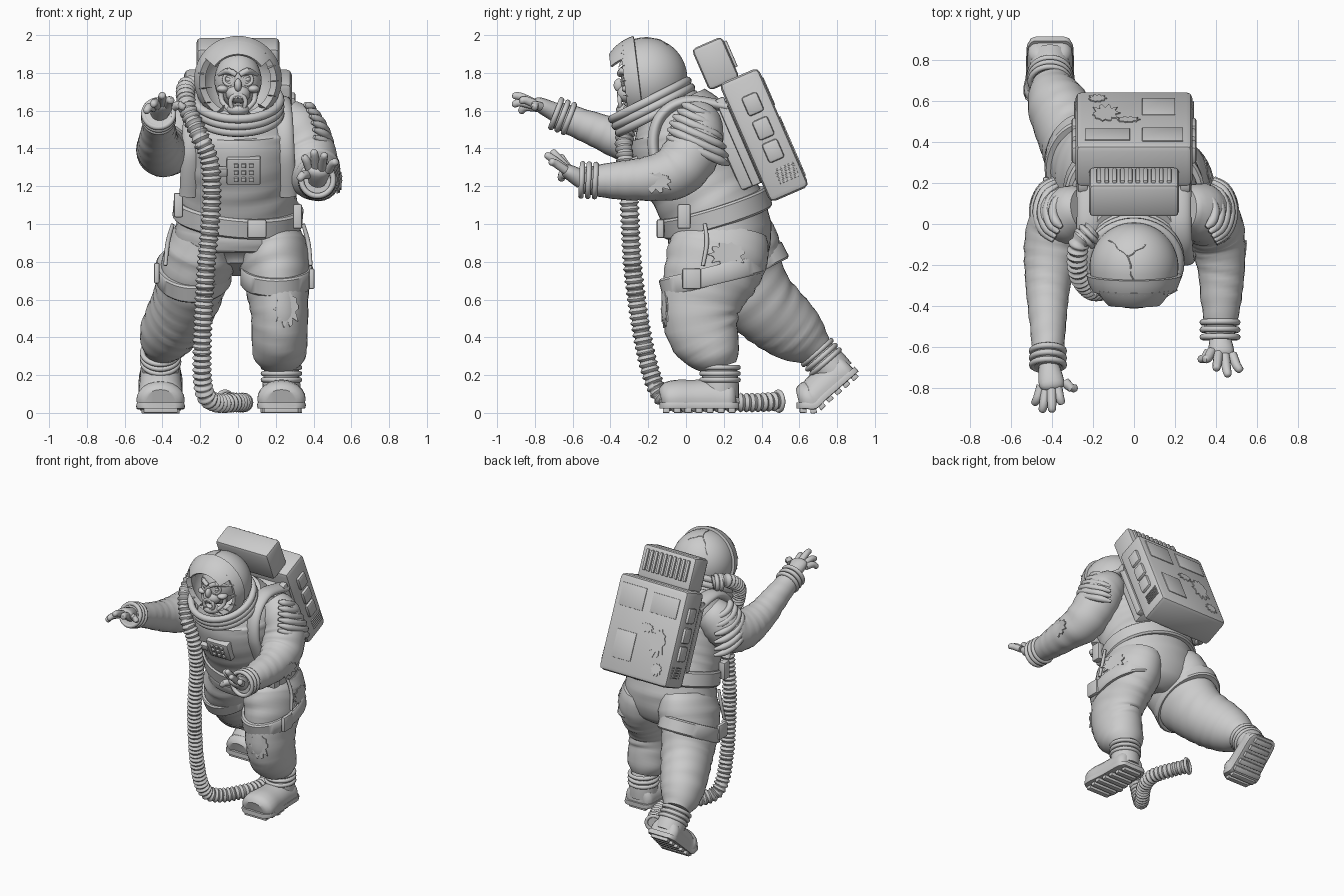
import bpy, bmesh, math
from math import sin, cos, pi, radians
from mathutils import Vector, Matrix

cube = bpy.data.objects.get("Cube")
if cube:
    bpy.data.objects.remove(cube, do_unlink=True)

grey = bpy.data.materials.new("suit_grey")
grey.use_nodes = True
grey.diffuse_color = (.6, .6, .6, 1)
grey.node_tree.nodes["Principled BSDF"].inputs["Base Color"].default_value = (.6, .6, .6, 1)
ID = Matrix.Identity(4)


def finish(name, bm, warp=None):
    bmesh.ops.remove_doubles(bm, verts=bm.verts, dist=.00005)
    bmesh.ops.holes_fill(bm, edges=bm.edges, sides=0)
    bmesh.ops.recalc_face_normals(bm, faces=bm.faces)
    if warp:
        for v in bm.verts:
            v.co = warp(v.co)
    me = bpy.data.meshes.new(name)
    bm.to_mesh(me)
    bm.free()
    me.materials.append(grey)
    me.polygons.foreach_set("use_smooth", [True] * len(me.polygons))
    me.set_sharp_from_angle(angle=radians(40))
    ob = bpy.data.objects.new(name, me)
    bpy.context.scene.collection.objects.link(ob)


def skin(bm, rings, wrap):
    for a, b in zip(rings, rings[1:]):
        n = len(a)
        for i in range(n if wrap else n - 1):
            j = (i + 1) % n
            bm.faces.new((a[i], a[j], b[j], b[i]))


def sweep(name, pts, sides=24, step=.02, fold=0, ridge=0, warp=None):
    """Smooth tube through (x, y, z, side radius, front radius) points."""
    P = [Vector(p if len(p) == 5 else (*p, p[3])) for p in pts]
    P = [P[0], *P, P[-1]]
    path = []
    for a, b, c, d in zip(P, P[1:], P[2:], P[3:]):
        n = max(2, int((c - b).length / step))
        for k in range(n):
            t = k / n
            path.append((2 * b + (c - a) * t + (2 * a - 5 * b + 4 * c - d) * t * t
                         + (3 * b - a - 3 * c + d) * t ** 3) * .5)
    path.append(P[-1])
    bm, rings, run = bmesh.new(), [], 0
    co = [Vector(p[:3]) for p in path]
    for i, c in enumerate(co):
        t = (co[min(i + 1, len(co) - 1)] - co[max(i - 1, 0)]).normalized()
        u = (Vector((1, 0, 0)) - t * t.x).normalized()
        v = t.cross(u)
        run += (c - co[i - 1]).length if i else 0
        ring = []
        for k in range(sides):
            a = 2 * pi * k / sides
            w = 1 + fold * sin(run * 75 + 2 * sin(a + run * 9)) * (.6 + .4 * sin(2 * a + run * 20))
            w += ridge * sin(run * 2 * pi / .032)
            ring.append(bm.verts.new(c + u * (max(path[i][3], .003) * w * cos(a))
                                     + v * (max(path[i][4], .003) * w * sin(a))))
        rings.append(ring)
    skin(bm, rings, True)
    finish(name, bm, warp)


def lathe(name, profile, m, closed=True, start=0, end=2 * pi, n=40, warp=None):
    """Profile of (radius, height) spun round the local z axis."""
    bm, full = bmesh.new(), end - start > 6.28
    rings = []
    for k in range(n if full else n + 1):
        a = start + (end - start) * k / n
        rings.append([bm.verts.new(m @ Vector((r * cos(a), r * sin(a), z))) for r, z in profile])
    skin(bm, rings + rings[:1] if full else rings, closed)
    finish(name, bm, warp)


def facing(c, d):
    return Matrix.Translation(c) @ Vector(d).to_track_quat('Z', 'Y').to_matrix().to_4x4()


def hoops(name, c, d, r, thick, count, gap, warp=None):
    for i in range(count):
        prof = [(r + thick * cos(a * pi / 5), thick * sin(a * pi / 5) + i * gap) for a in range(10)]
        lathe(f"{name}_{i}", prof, facing(c, d), warp=warp)


def band(name, c, tilt, rx, ry, h, roll=0):
    m = (Matrix.Translation(c) @ Matrix.Rotation(radians(roll), 4, 'Y')
         @ Matrix.Rotation(radians(tilt), 4, 'X') @ Matrix.Diagonal((rx, ry, 1, 1)))
    lathe(name, [(.9, -h), (1.02, -h), (1.06, -h * .8), (1.06, h * .8), (1.02, h), (.9, h)], m)


def box(name, c, s, m=ID, bev=.01, warp=None):
    bm = bmesh.new()
    bmesh.ops.create_cube(bm, size=1, matrix=m @ Matrix.Translation(c) @ Matrix.Diagonal((*s, 1)))
    if bev:
        bmesh.ops.bevel(bm, geom=bm.edges[:], offset=bev, segments=2, affect='EDGES', profile=.5)
    finish(name, bm, warp)


def ball(name, c, s):
    bm = bmesh.new()
    bmesh.ops.create_uvsphere(bm, u_segments=24, v_segments=16, radius=1,
                              matrix=Matrix.Translation(c) @ Matrix.Diagonal((*s, 1)))
    finish(name, bm)


def torn_patch(name, m, rx, ry):
    """Thin plate with a ragged outline."""
    bm = bmesh.new()
    loops = []
    for z in (-.004, .004):
        loops.append([bm.verts.new(m @ Vector((rx * w * cos(a), ry * w * sin(a), z))) for a, w in
                      ((k * pi / 14, 1 + .2 * sin(k * 2.3) + .12 * sin(k * 4.1)) for k in range(28))])
    skin(bm, loops, True)
    finish(name, bm)


# Torso, leaning forward
sweep("torso", [(0, .17, .76, .12, .13), (0, .19, .84, .32, .24), (0, .18, .94, .335, .275),
                (0, .155, 1.05, .32, .275), (0, .08, 1.2, .305, .27), (0, 0, 1.38, .305, .28),
                (0, -.03, 1.52, .29, .26), (0, -.08, 1.63, .21, .2)], sides=40, fold=.012)
band("belt", (0, .155, 1.06), 17, .325, .285, .055, 5)
box("belt_buckle", (.1, -.135, .975), (.1, .04, .1))
for s, z in ((1, 1.04), (-1, 1.1)):
    box("belt_clip", (s * .315, -.01, z), (.05, .07, .13))
    sweep("shoulder_strap", [(s * .26, -.08, 1.15, .05, .025), (s * .25, -.17, 1.38, .05, .03),
                             (s * .24, -.14, 1.56, .05, .03), (s * .22, 0, 1.65, .06, .03),
                             (s * .22, .22, 1.62, .06, .03)])

# Legs: the left one planted, the right one pushing off behind
sweep("left_leg", [(.16, .19, .96, .16, .24), (.18, .175, .86, .19, .265), (.2, .135, .75, .18, .255),
                   (.21, .095, .64, .165, .225), (.22, .075, .53, .152, .205), (.22, .095, .42, .148, .19),
                   (.22, .135, .34, .145, .16), (.22, .165, .28, .13, .125), (.22, .18, .24, .09, .09)],
      sides=32, fold=.02)
sweep("right_leg", [(-.16, .2, .95, .16, .25), (-.19, .235, .86, .19, .265), (-.23, .28, .74, .185, .24),
                    (-.28, .39, .59, .175, .2), (-.34, .51, .48, .16, .18), (-.385, .61, .4, .14, .15),
                    (-.41, .7, .33, .09, .09)], sides=32, fold=.02)
band("left_thigh_band", (.205, .135, .725), 14, .182, .262, .05)
band("right_thigh_band", (-.235, .285, .745), 27, .19, .255, .05)
box("left_thigh_clip", (.39, .03, .71), (.03, .1, .11))
box("right_thigh_clip", (-.43, .18, .74), (.03, .1, .11))
torn_patch("knee_patch", facing((.26, -.113, .55), (.25, -1, 0)), .06, .085)
torn_patch("thigh_patch", facing((.367, .22, .84), (1, .2, .1)), .09, .06)
for s in (1, -1):
    sweep("thigh_piping", [(s * .345, .1, 1.0, .01), (s * .372, .11, .9, .012), (s * .385, .09, .78, .01)], sides=10)


def boot(side, x, y, bend):
    def warp(p, floor=0):
        t = min(max((p.y + .1) / .14, 0), 1)
        a = radians(bend) * t * t * (3 - 2 * t)
        dy, z = p.y + .03, max(p.z, floor)
        return Vector((p.x + x, y - .03 + dy * cos(a) - z * sin(a), dy * sin(a) + z * cos(a)))

    def upper(p):
        return warp(p, .045)

    def sole(p):
        return warp(Vector((p.x, p.y, min(p.z, .055))), .022)
    sweep(side + "_boot", [(0, .265, .07, .07, .07), (0, .24, .07, .105, .1), (0, .15, .075, .11, .105),
                           (0, .04, .075, .118, .1), (0, -.05, .075, .128, .1),
                           (0, -.105, .07, .12, .09), (0, -.13, .065, .08, .06)], warp=upper)
    sweep(side + "_boot_shaft", [(0, .18, .08, .1), (0, .18, .15, .1), (0, .18, .24, .09)], warp=warp)
    sweep(side + "_sole", [(0, .28, .04, .08, .06), (0, .24, .04, .112, .06), (0, .05, .04, .118, .06),
                           (0, -.06, .04, .13, .06), (0, -.115, .04, .12, .06), (0, -.14, .04, .08, .06)],
          warp=sole)
    for i in range(7):
        box(side + "_tread", (0, -.105 + i * .058, .015), (.22 - .02 * abs(i - 2), .036, .03), bev=.004, warp=warp)
    hoops(side + "_ankle_ring", (0, .18, .175), (0, 0, 1), .096, .014, 3, .033, warp)


boot("left", .23, 0, 0)
boot("right", -.41, .725, 41)

# Arms reaching forward
sweep("left_arm", [(.24, .07, 1.56, .11), (.31, .06, 1.5, .14), (.365, .03, 1.38, .15), (.4, -.06, 1.275, .143),
                   (.425, -.2, 1.24, .118), (.425, -.38, 1.23, .098), (.42, -.54, 1.23, .07)], fold=.025)
sweep("right_arm", [(-.24, .07, 1.56, .11), (-.31, .05, 1.5, .14), (-.37, 0, 1.41, .145), (-.4, -.12, 1.39, .138),
                    (-.42, -.3, 1.43, .11), (-.42, -.48, 1.5, .09), (-.42, -.7, 1.585, .07)], fold=.025)
hoops("left_cuff", (.42, -.48, 1.23), (0, -1, .05), .085, .015, 3, .036)
hoops("right_cuff", (-.42, -.62, 1.558), (0, -.93, .36), .078, .015, 3, .036)
torn_patch("elbow_patch", facing((.535, -.16, 1.22), (1, -.15, -.1)), .08, .05)

# Ribbed shoulder pads
for s in (1, -1):
    for i in range(6):
        reach = .09 + .095 * sin(i * pi / 10)
        pad = []
        for k in range(7):
            a = radians(-58 + k * 20)
            y = reach * sin(a)
            pad.append((s * (.305 + reach * cos(a)), .06 + y, 1.6 - .042 * i - .45 * y,
                        .01 if k in (0, 6) else .023))
        sweep("shoulder_rib", pad, sides=10)


def hand(side, wrist, palm, tips, thumb):
    w, p = Vector(wrist), Vector(palm)
    sweep(side + "_palm", [(*w, .05), (*p, .062, .042), (*(p + (p - w) * .5), .057, .032),
                           (*(p + (p - w) * .7), .03, .015)], sides=16)
    for i, tip in enumerate(tips + [thumb]):
        t = Vector(tip)
        root = p + Vector(((t.x - p.x) * .55, (t.y - p.y) * .25, (t.z - p.z) * .25))
        mid = (root + t) * .5 + Vector((0, -.015, .015))
        sweep(f"{side}_finger_{i}", [(*root, .024), (*mid, .022), (*(mid.lerp(t, .8)), .018), (*t, .007)],
              sides=10, step=.012)


hand("left", (.42, -.55, 1.235), (.425, -.61, 1.27),
     [(.34, -.66, 1.36), (.4, -.71, 1.39), (.46, -.745, 1.37), (.525, -.72, 1.33)], (.32, -.66, 1.23))
hand("right", (-.415, -.69, 1.59), (-.405, -.76, 1.625),
     [(-.49, -.88, 1.59), (-.45, -.92, 1.63), (-.4, -.92, 1.68), (-.35, -.88, 1.65)], (-.28, -.8, 1.61))

# Helmet shell with open visor, rim and peak
hc = Vector((0, -.21, 1.77))
axis = facing(hc, (0, -cos(.12), -sin(.12)))


def arc(r, a, b, n=14):
    steps = [radians(a + (b - a) * i / n) for i in range(n + 1)]
    return [(r * abs(sin(t)), r * cos(t)) for t in steps]


lathe("helmet_shell", arc(.217, 180, 80) + arc(.236, 80, 60, 3) + arc(.2, 60, 180), axis, closed=False, n=48)
lathe("visor_peak", arc(.236, 64, 40, 5) + arc(.222, 40, 64, 5), axis, start=radians(35), end=radians(145))
for deg in range(0, 360, 24):
    a = radians(deg)
    out = Vector((cos(a), sin(a), 0))
    long = .13 + .03 * sin(deg * 3)
    ends = [axis @ (out * r + Vector((0, 0, z))) for r, z in ((.2, .1), (long + .03, .14))]
    lathe("visor_shard", [(.022, 0), (.001, (ends[1] - ends[0]).length), (0, 0)],
          facing(ends[0], ends[1] - ends[0]) @ Matrix.Diagonal((1, .2, 1, 1)), n=4)
hoops("collar", (0, -.155, 1.585), (0, -sin(.47), cos(.47)), .222, .024, 3, .04)
for x, y in ((-.12, -.08), (.06, -.1), (.01, -.33)):
    crack = []
    for k in range(5):
        t = k / 4
        px, py = -.03 + (x + .03) * t + .008 * sin(k * 2.5), -.16 + (y + .16) * t
        d = Vector((px, py - hc.y, 0))
        crack.append((px, py, hc.z + math.sqrt(.217 ** 2 - d.length_squared), .003))
    sweep("helmet_crack", crack, sides=6)

# Gaunt head inside the helmet
ball("head", (0, -.22, 1.76), (.125, .125, .15))
ball("upper_jaw", (0, -.31, 1.69), (.065, .055, .05))
ball("lower_jaw", (0, -.32, 1.605), (.06, .05, .035))
ball("nose", (0, -.355, 1.735), (.02, .028, .035))
hoops("open_mouth", (0, -.35, 1.645), (0, -1, -.1), .04, .012, 1, 0)
for s in (1, -1):
    ball("cheekbone", (s * .08, -.3, 1.715), (.035, .04, .022))
    ball("eyeball", (s * .048, -.32, 1.765), (.018, .018, .014))
    hoops("eye_socket", (s * .048, -.328, 1.765), (s * .25, -1, 0), .028, .009, 1, 0)
    sweep("brow", [(s * .01, -.35, 1.79, .014), (s * .05, -.34, 1.81, .018), (s * .1, -.28, 1.79, .01)], sides=10)
    sweep("jaw_muscle", [(s * .09, -.29, 1.71, .015), (s * .085, -.29, 1.65, .014), (s * .04, -.33, 1.6, .012)], sides=10)
for i in range(6):
    for z in (1.672, 1.622):
        box("tooth", ((i - 2.5) * .012, -.357, z), (.01, .012, .018), bev=.003)

# Backpack in its own tilted frame
pack = Matrix.Translation((0, .412, 1.475)) @ Matrix.Rotation(radians(23.5), 4, 'X')
box("pack_body", (0, 0, -.005), (.57, .225, .685), pack, .03)
box("pack_frame", (0, -.16, 0), (.48, .14, .46), pack, .02)
box("pack_top_box", (0, -.085, .445), (.44, .175, .24), pack, .025)
for i in range(10):
    box("vent_slat", ((i - 4.5) * .038, .002, .46), (.022, .03, .15), pack, .005)
for x, z, w, h in ((-.13, .2, .22, .14), (.14, .2, .2, .16), (.12, -.14, .16, .2)):
    box("back_panel", (x, .114, z), (w, .008, h), pack, .003)
for x, z, rx, rz in ((-.14, -.06, .06, .09), (-.03, .02, .05, .03), (-.18, -.24, .04, .04)):
    torn_patch("pack_patch", pack @ facing((x, .114, z), (0, 1, 0)), rx, rz)
for s in (1, -1):
    for z in (.17, .03, -.1):
        box("side_pod", (s * .28, .01, z), (.05, .09, .11), pack, .015)
    for i in range(5):
        box("side_vent", (s * .286, .03, -.2 - i * .018), (.012, .11, .009), pack, .002)
    box("side_rail", (s * .25, -.14, .02), (.05, .05, .5), pack)

# Chest control panel
panel = Matrix.Translation((.03, -.25, 1.285)) @ Matrix.Rotation(radians(23), 4, 'X')
box("chest_panel", (0, 0, 0), (.18, .06, .15), panel)
for i in range(9):
    box("panel_button", ((i % 3 - 1) * .04, -.033, (i // 3 - 1) * .04), (.024, .02, .024), panel, .004)
box("hose_bracket", (-.15, -.02, 0), (.13, .04, .05), panel)

# Corrugated air hose trailing to the ground
hose = [(-.2, -.03, 1.72), (-.27, -.1, 1.73), (-.27, -.24, 1.63), (-.21, -.32, 1.48), (-.15, -.32, 1.33),
        (-.14, -.3, 1.1), (-.17, -.28, .75), (-.19, -.22, .35), (-.18, -.15, .12), (-.12, -.06, .055),
        (-.01, .1, .055), (.03, .24, .055), (-.01, .38, .055), (-.07, .49, .062)]
sweep("air_hose", [(*p, .046) for p in hose], sides=16, step=.005, ridge=.13)
hoops("hose_end", (-.07, .49, .062), (-.5, .9, .05), .05, .012, 1, 0)
hoops("hose_socket", (-.22, -.05, 1.72), (-.7, -.7, 0), .05, .014, 2, .03)
